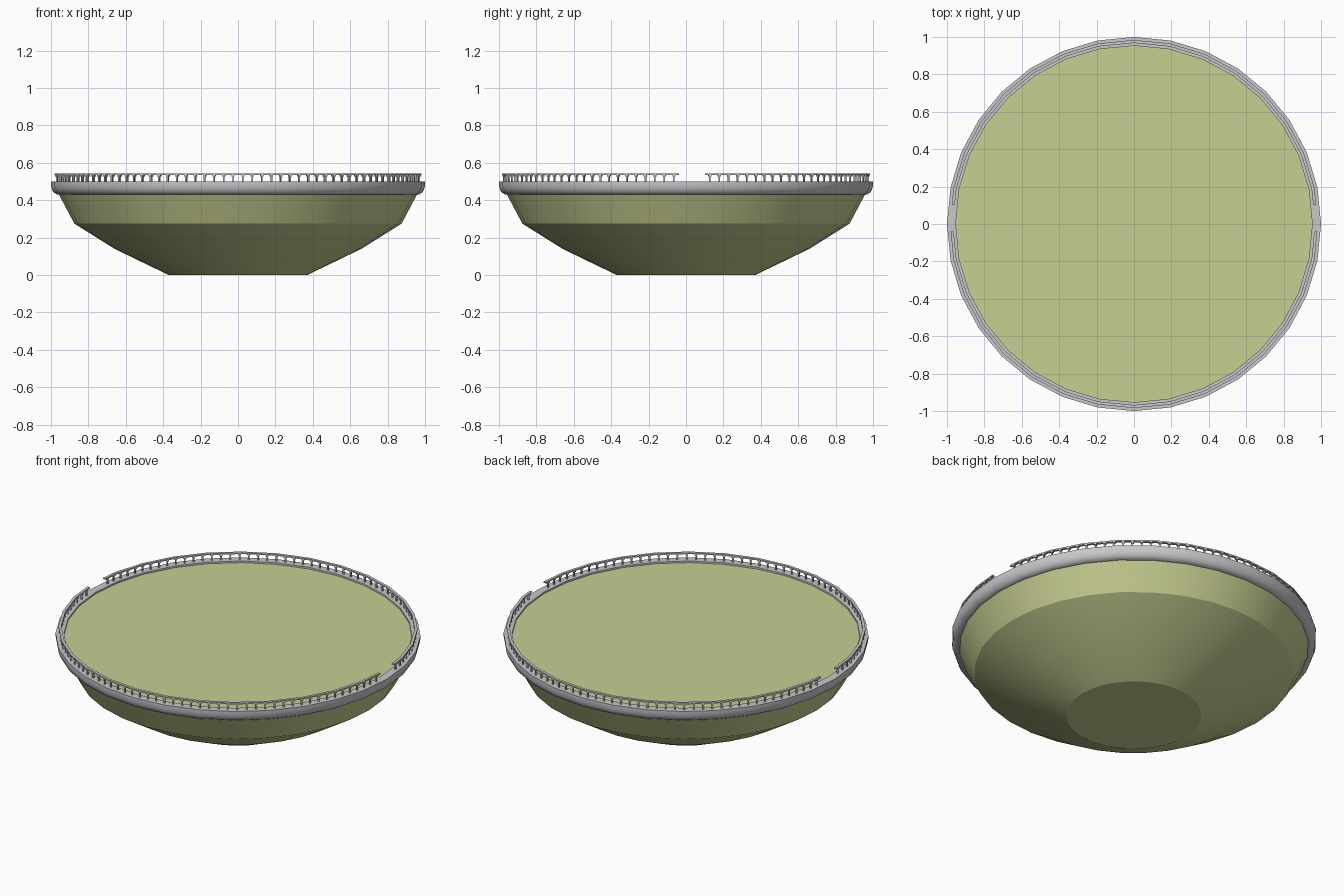
import bpy, bmesh, math

cube = bpy.data.objects.get("Cube")
if cube:
    bpy.data.objects.remove(cube, do_unlink=True)

SIDES = 32
STEP = 360 / SIDES


def material(name, colour):
    m = bpy.data.materials.new(name)
    m.use_nodes = True
    m.diffuse_color = (*colour, 1)
    bsdf = m.node_tree.nodes["Principled BSDF"]
    bsdf.inputs["Base Color"].default_value = (*colour, 1)
    bsdf.inputs["Roughness"].default_value = 0.7
    return m


olive = material("pale olive", (0.58, 0.62, 0.29))
grey = material("light grey", (0.58, 0.58, 0.60))


def finish(name, bm, mat, smooth_angle=None):
    bmesh.ops.recalc_face_normals(bm, faces=bm.faces)
    mesh = bpy.data.meshes.new(name)
    bm.to_mesh(mesh)
    bm.free()
    mesh.materials.append(mat)
    obj = bpy.data.objects.new(name, mesh)
    bpy.context.collection.objects.link(obj)
    if smooth_angle:
        bpy.ops.object.select_all(action="DESELECT")
        obj.select_set(True)
        bpy.context.view_layer.objects.active = obj
        bpy.ops.object.shade_smooth_by_angle(angle=math.radians(smooth_angle))
    return obj


def on_polygon(radius, deg):
    """Point at an angle on the many-sided outline of the platform."""
    off = math.radians(deg % STEP - STEP / 2)
    r = radius * math.cos(math.radians(STEP / 2)) / math.cos(off)
    a = math.radians(deg)
    return r * math.cos(a), r * math.sin(a)


def sweep(bm, profile, angles, full_turn, loop_profile):
    """Carry a (radius, height) profile around the vertical axis."""
    rings = [[bm.verts.new((*on_polygon(r, a), z)) for r, z in profile] for a in angles]
    n = len(profile)
    pairs = list(zip(rings, rings[1:])) + ([(rings[-1], rings[0])] if full_turn else [])
    for p, q in pairs:
        for i in range(n if loop_profile else n - 1):
            j = (i + 1) % n
            bm.faces.new((p[i], q[i], q[j], p[j]))
    if loop_profile and not full_turn:
        bm.faces.new(rings[0])
        bm.faces.new(rings[-1])
    return rings


turn = [i * STEP for i in range(SIDES)]

# Bowl: faceted hull with a flat foot and a flat deck
bm = bmesh.new()
hull = [(0.37, 0), (0.66, 0.14), (0.875, 0.275), (0.957, 0.43), (0.957, 0.49)]
rings = sweep(bm, hull, turn, True, False)
bm.faces.new([r[0] for r in rings])
bm.faces.new([r[-1] for r in rings])
finish("bowl", bm, olive, 24.5)

# Rim: rounded band around the deck
bm = bmesh.new()
band = [(0.953, 0.43), (0.966, 0.43), (0.988, 0.443), (0.997, 0.465),
        (1.0, 0.485), (1.0, 0.5), (0.953, 0.5)]
sweep(bm, band, turn, True, True)
finish("rim", bm, grey, 45)


def railing(name, start, end):
    bm = bmesh.new()
    angles = [start] + [a for a in turn if start < a < end] + [end]
    # Handrail
    rail = [(0.968, 0.535), (0.984, 0.535), (0.984, 0.543), (0.968, 0.543)]
    sweep(bm, rail, angles, False, True)
    # Balusters with a small flared head
    count = round((end - start) / 3)
    for k in range(count):
        a = start + (k + 0.5) * (end - start) / count
        shapes = ((0.004, 0.498, 0.537), (0.008, 0.528, 0.537))
        for half, low, high in shapes:
            spread = math.degrees(half)
            post = [(0.976 - half, low), (0.976 + half, low),
                    (0.976 + half, high), (0.976 - half, high)]
            sweep(bm, post, (a - spread, a + spread), False, True)
    finish(name, bm, grey)


# Two railing runs leave an opening on each side
railing("back_railing", 6, 174)
railing("front_railing", 182.3, 357.7)
